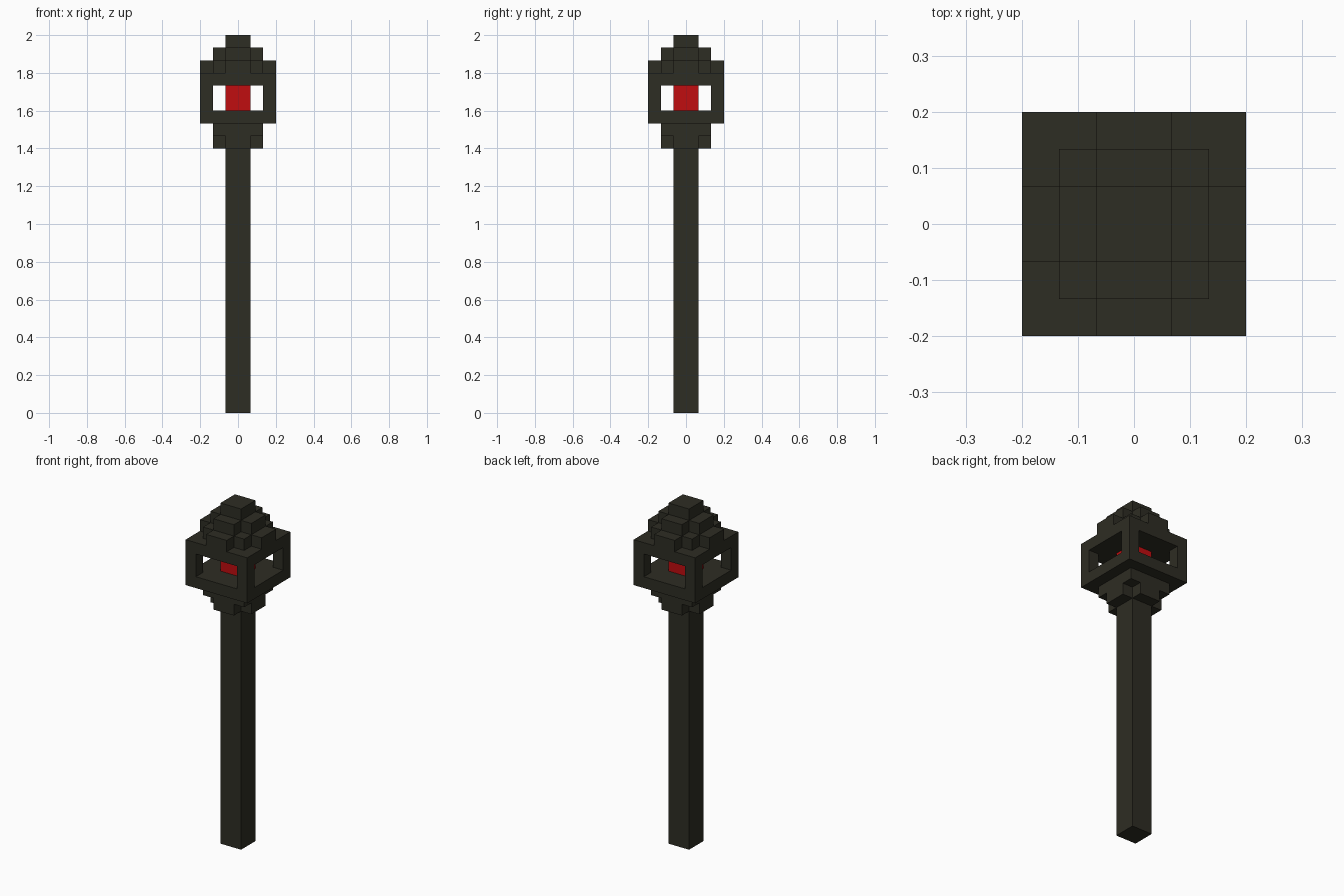
import bpy
import bmesh

U = 2 / 15 / 2  # one grid cell

cube = bpy.data.objects.get("Cube")
if cube:
    bpy.data.objects.remove(cube, do_unlink=True)


def material(name, color):
    m = bpy.data.materials.new(name)
    m.use_nodes = True
    m.diffuse_color = color
    m.node_tree.nodes["Principled BSDF"].inputs["Base Color"].default_value = color
    return m


dark = material("dark olive", (0.027, 0.026, 0.017, 1))
red = material("glowing red", (0.53, 0.004, 0.005, 1))


def prism(name, quarter, z0, z1, mat=dark, center=(0, 0)):
    """Extrude a four-fold symmetric outline, given by its first quadrant."""
    outline, pts = [], list(quarter)
    for _ in range(4):
        outline += pts
        pts = [(-y, x) for x, y in pts]
    bm = bmesh.new()
    base = bm.faces.new([bm.verts.new(((x + center[0]) * U, (y + center[1]) * U, z0 * U))
                         for x, y in outline])
    top = bmesh.ops.extrude_face_region(bm, geom=[base])["geom"]
    bmesh.ops.translate(bm, vec=(0, 0, (z1 - z0) * U),
                        verts=[g for g in top if isinstance(g, bmesh.types.BMVert)])
    bmesh.ops.recalc_face_normals(bm, faces=bm.faces)
    mesh = bpy.data.meshes.new(name)
    bm.to_mesh(mesh)
    bm.free()
    mesh.materials.append(mat)
    obj = bpy.data.objects.new(name, mesh)
    bpy.context.collection.objects.link(obj)


def square(h):
    return [(h, h)]


cross = [(2, 1), (1, 1), (1, 2)]
stepped_cross = [(3, 1), (2, 1), (2, 2), (1, 2), (1, 3)]

# Shaft and collar
prism("shaft", square(1), 0, 21)
prism("lower_collar", cross, 21, 22)
prism("upper_collar", square(2), 22, 23)

# Open cage around the gem
prism("cage_floor", square(3), 23, 24)
for sx, side in ((1, "left"), (-1, "right")):
    for sy, end in ((1, "back"), (-1, "front")):
        prism(f"cage_post_{end}_{side}", square(0.5), 24, 26, center=(sx * 2.5, sy * 2.5))
prism("gem", square(1), 24, 26, red)
prism("cage_roof", square(3), 26, 27)

# Stepped crown
prism("crown_base", stepped_cross, 27, 28)
prism("crown_middle", cross, 28, 29)
prism("crown_tip", square(1), 29, 30)
